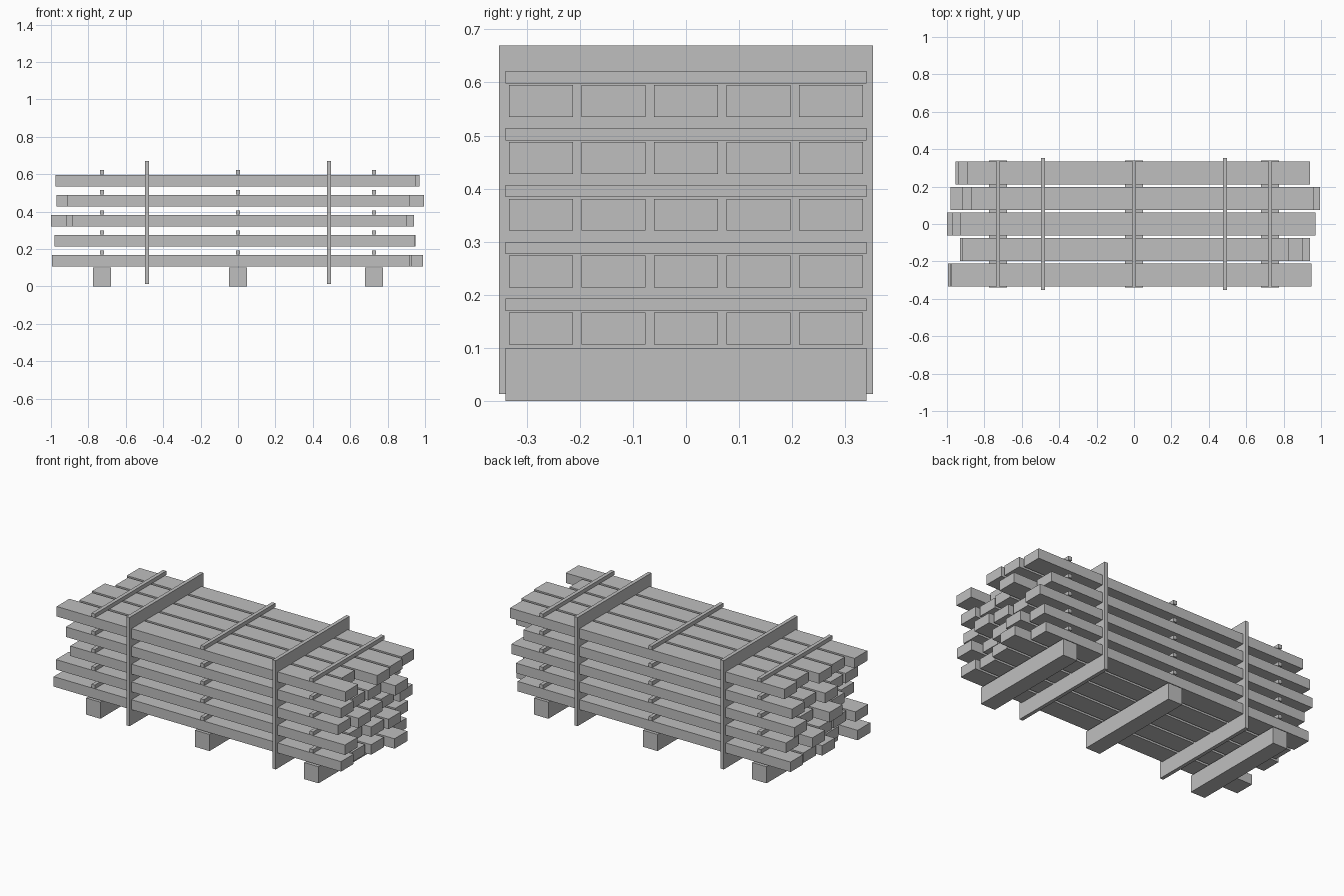
import bpy
import bmesh
from mathutils import Vector

default_cube = bpy.data.objects.get("Cube")
if default_cube:
    bpy.data.objects.remove(default_cube, do_unlink=True)

# Single flat colour
grey = bpy.data.materials.new("plain grey")
grey.use_nodes = True
colour = (0.52, 0.52, 0.52, 1)
grey.diffuse_color = colour
grey.node_tree.nodes["Principled BSDF"].inputs["Base Color"].default_value = colour


def add_box(name, low, high):
    """Make a box object spanning two opposite corners."""
    low, high = Vector(low), Vector(high)
    centre, size = (low + high) / 2, high - low
    bm = bmesh.new()
    bmesh.ops.create_cube(bm, size=1)
    bmesh.ops.scale(bm, vec=size, verts=bm.verts)
    mesh = bpy.data.meshes.new(name)
    bm.to_mesh(mesh)
    bm.free()
    mesh.materials.append(grey)
    box = bpy.data.objects.new(name, mesh)
    box.location = centre
    bpy.context.collection.objects.link(box)
    return box


# Stack dimensions
board_width, board_height = 0.121, 0.06
row_pitch, layer_pitch = 0.1365, 0.107
first_layer = 0.107
support_x = 0.727
stack_half_depth = 0.34

# Overhang of each board, in hundredths: (left end, right end),
# listed front to back in every layer, from the bottom layer up
layers = [
    [(99.5, 92), (88, 90), (95, 93), (92, 99), (93, 89)],
    [(98, 94.6), (93, 88), (93, 93), (98, 95), (90, 90)],
    [(88.5, 90), (92, 94), (100, 92), (90, 90), (95.5, 93)],
    [(91.4, 92), (91, 90), (97, 91), (92, 99.5), (94, 85)],
    [(97.5, 95), (92, 83), (93, 97), (87, 96), (89, 94)],
]

# Ground bearers
for side, label in zip((-1, 0, 1), ("right", "middle", "left")):
    x = side * support_x
    add_box(f"{label}_bearer",
            (x - 0.048, -stack_half_depth, 0),
            (x + 0.048, stack_half_depth, 0.1))

# Boards, with thin spacer strips lying on every layer
for level, boards in enumerate(layers):
    bottom = first_layer + level * layer_pitch
    top = bottom + board_height
    for row, (left_end, right_end) in enumerate(boards):
        y = (row - 2) * row_pitch
        add_box(f"board_layer_{level + 1}_row_{row + 1}",
                (-left_end / 100, y - board_width / 2, bottom),
                (right_end / 100, y + board_width / 2, top))
    for side, label in zip((-1, 0, 1), ("right", "middle", "left")):
        x = side * support_x
        add_box(f"{label}_spacer_{level + 1}",
                (x - 0.011, -stack_half_depth, top + 0.003),
                (x + 0.011, stack_half_depth, top + 0.026))

# Upright binding panels running through the whole stack
for side, label in zip((-1, 1), ("right", "left")):
    x = side * 0.487
    add_box(f"{label}_binding",
            (x - 0.011, -0.352, 0.014),
            (x + 0.011, 0.352, 0.669))
